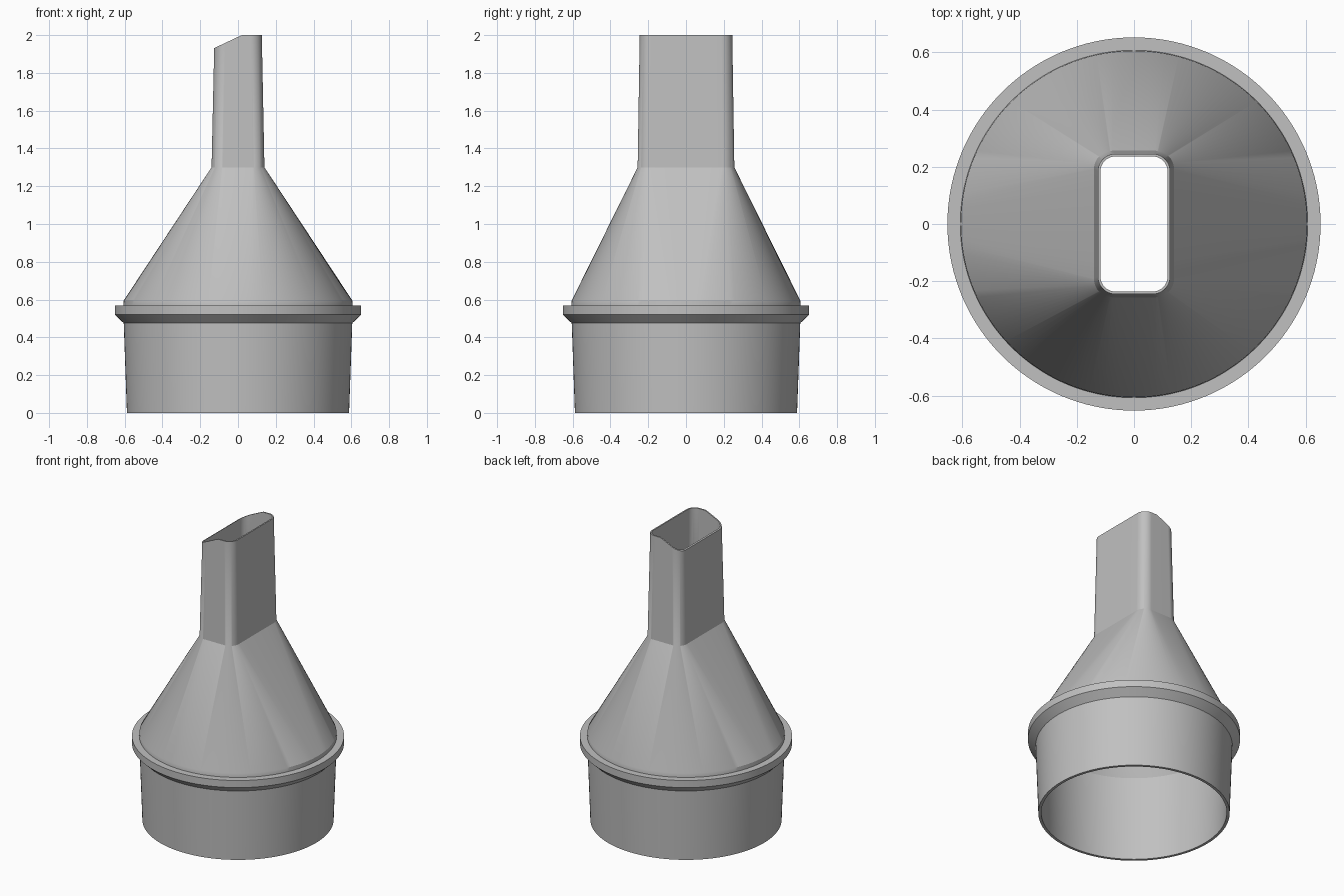
import bpy
import bmesh
from math import sin, cos, radians

if "Cube" in bpy.data.objects:
    bpy.data.objects.remove(bpy.data.objects["Cube"], do_unlink=True)

STEP = 2.5          # degrees between ring points
EDGE_HALF = 7.5     # half the angle each straight side spans on the circle
COUNT = int(360 / STEP)


def circle(r, z):
    return [(r * cos(radians(i * STEP)), r * sin(radians(i * STEP)), z)
            for i in range(COUNT)]


def rounded_rect(hx, hy, rad, z):
    """Rounded rectangle whose points pair up with those of circle()."""
    pts = []
    for i in range(COUNT):
        quarter, a = divmod(i * STEP, 90)
        # work in the first quadrant of a frame turned by quarter turns
        w, h = (hx, hy) if quarter % 2 == 0 else (hy, hx)
        if a < EDGE_HALF:
            x, y = w, (h - rad) * a / EDGE_HALF
        elif a > 90 - EDGE_HALF:
            x, y = (w - rad) * (90 - a) / EDGE_HALF, h
        else:
            t = radians((a - EDGE_HALF) * 90 / (90 - 2 * EDGE_HALF))
            x, y = w - rad + rad * cos(t), h - rad + rad * sin(t)
        for _ in range(int(quarter)):
            x, y = -y, x
        pts.append((x, y, z))
    return pts


def slanted(ring):
    """Lower the tip on its right-hand side."""
    return [(x, y, z - 0.47 * max(0.0, 0.02 - x)) for x, y, z in ring]


# Outer skin from the foot up, over the tip, then the inner skin back down
rings = [
    circle(0.588, 0), circle(0.605, 0.475),                         # socket
    circle(0.652, 0.52), circle(0.652, 0.568),                      # collar
    circle(0.607, 0.568), circle(0.605, 0.595),                     # cone foot
    rounded_rect(0.14, 0.256, 0.065, 1.3),                          # neck
    slanted(rounded_rect(0.126, 0.245, 0.061, 2)),                  # tip
    slanted(rounded_rect(0.117, 0.236, 0.052, 2)),
    rounded_rect(0.126, 0.242, 0.051, 1.3),
    circle(0.587, 0.585), circle(0.570, 0),
]

bm = bmesh.new()
loops = [[bm.verts.new(p) for p in ring] for ring in rings]
for a, b in zip(loops, loops[1:] + loops[:1]):
    for i in range(COUNT):
        j = (i + 1) % COUNT
        bm.faces.new((a[i], a[j], b[j], b[i]))
bmesh.ops.recalc_face_normals(bm, faces=bm.faces)
mesh = bpy.data.meshes.new("nozzle_shell")
bm.to_mesh(mesh)
bm.free()

# Plain grey plastic
grey = bpy.data.materials.new("grey_plastic")
grey.use_nodes = True
colour = (0.53, 0.53, 0.53, 1)
grey.diffuse_color = colour
grey.node_tree.nodes["Principled BSDF"].inputs["Base Color"].default_value = colour
mesh.materials.append(grey)

shell = bpy.data.objects.new("nozzle_shell", mesh)
bpy.context.collection.objects.link(shell)
bpy.ops.object.select_all(action="DESELECT")
shell.select_set(True)
bpy.context.view_layer.objects.active = shell
bpy.ops.object.shade_smooth_by_angle(angle=radians(25))
